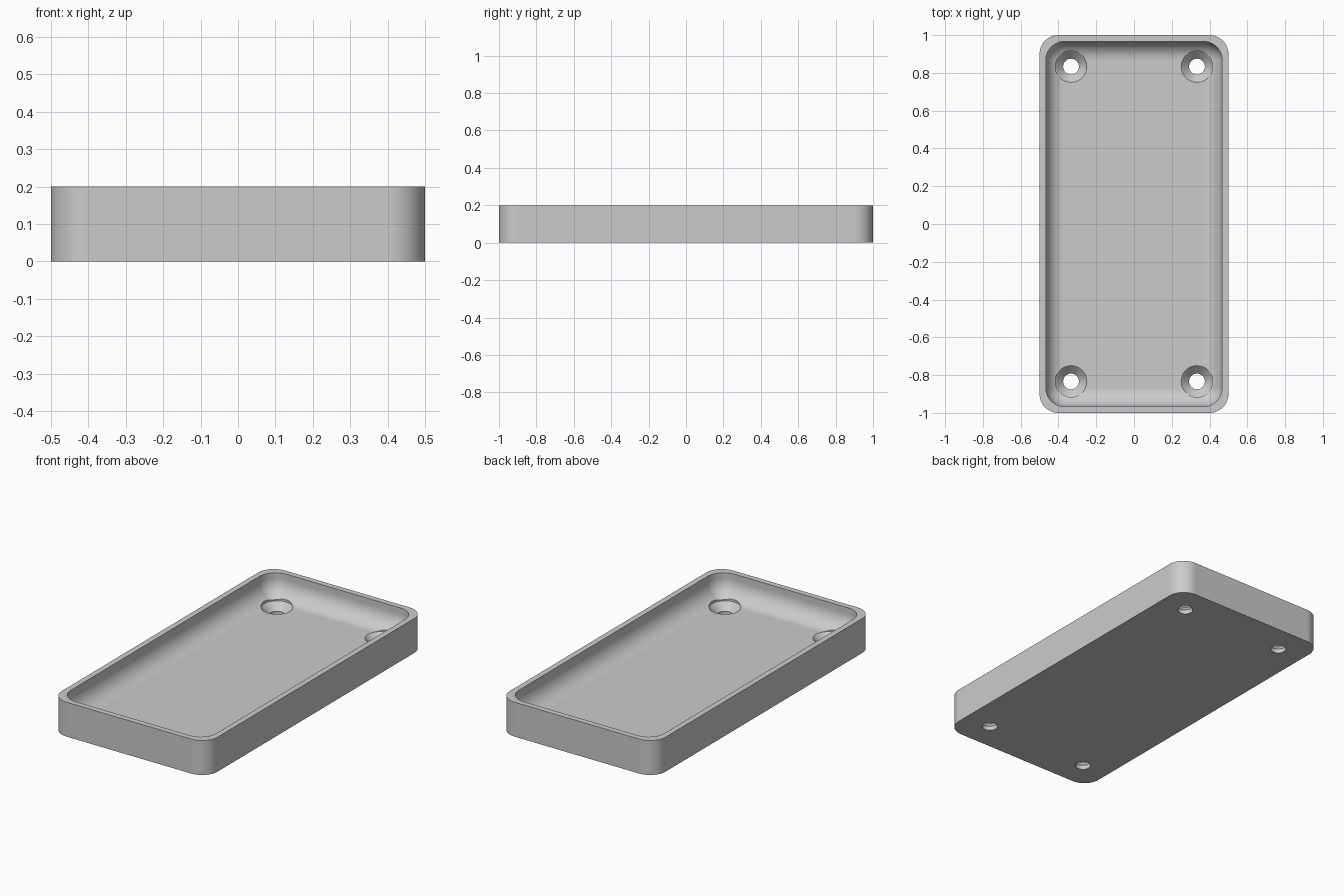
import bpy
import bmesh
from math import cos, sin, pi

HALF_X, HALF_Y, HEIGHT = 0.5, 1.0, 0.2
CORNER, WALL, FLOOR = 0.1, 0.0333, 0.0667
FILLET, STEPS = 0.1, 12
HOLE_X, HOLE_Y = 0.3333, 0.8333
HOLE_R, SINK_R = 0.0417, 0.0833

default = bpy.data.objects.get("Cube")
if default:
    bpy.data.objects.remove(default, do_unlink=True)

grey = bpy.data.materials.new("light grey")
grey.use_nodes = True
colour = (0.6, 0.6, 0.6, 1)
grey.diffuse_color = colour
grey.node_tree.nodes["Principled BSDF"].inputs["Base Color"].default_value = colour


def rounded_ring(bm, hx, hy, radius, z):
    """Add a rounded rectangle of vertices at height z."""
    ring = []
    for corner, (sx, sy) in enumerate([(1, 1), (-1, 1), (-1, -1), (1, -1)]):
        for i in range(STEPS + 1):
            a = (corner + i / STEPS) * pi / 2
            ring.append(bm.verts.new((sx * (hx - radius) + radius * cos(a),
                                      sy * (hy - radius) + radius * sin(a), z)))
    return ring


def circle_ring(bm, x, y, radius, z, sides=48):
    return [bm.verts.new((x + radius * cos(2 * pi * i / sides),
                          y + radius * sin(2 * pi * i / sides), z))
            for i in range(sides)]


def skin(bm, rings):
    """Join consecutive rings and cap both ends."""
    for low, high in zip(rings, rings[1:]):
        n = len(low)
        for i in range(n):
            j = (i + 1) % n
            bm.faces.new((low[i], low[j], high[j], high[i]))
    bm.faces.new(rings[0][::-1])
    bm.faces.new(rings[-1])


def finish(bm, name):
    bmesh.ops.remove_doubles(bm, verts=bm.verts, dist=1e-5)
    bmesh.ops.recalc_face_normals(bm, faces=bm.faces)
    mesh = bpy.data.meshes.new(name)
    bm.to_mesh(mesh)
    bm.free()
    mesh.materials.append(grey)
    obj = bpy.data.objects.new(name, mesh)
    bpy.context.collection.objects.link(obj)
    return obj


# Tray: outer wall, flat rim, inner wall, then a round fillet down to the floor
bm = bmesh.new()
ix, iy = HALF_X - WALL, HALF_Y - WALL
rings = [rounded_ring(bm, HALF_X, HALF_Y, CORNER, z) for z in (0, HEIGHT)]
rings.append(rounded_ring(bm, ix, iy, FILLET, HEIGHT))
for k in range(STEPS + 1):
    a = k / STEPS * pi / 2
    inset = FILLET * (1 - cos(a))
    rings.append(rounded_ring(bm, ix - inset, iy - inset, FILLET - inset,
                              FLOOR + FILLET * (1 - sin(a))))
skin(bm, rings)
tray = finish(bm, "tray")

# Countersunk screw holes in the four corners
bm = bmesh.new()
profile = [(HOLE_R, -0.1), (HOLE_R, FLOOR - (SINK_R - HOLE_R)),
           (SINK_R, FLOOR), (SINK_R, 0.3)]
for sx in (-1, 1):
    for sy in (-1, 1):
        skin(bm, [circle_ring(bm, sx * HOLE_X, sy * HOLE_Y, r, z)
                  for r, z in profile])
cutter = finish(bm, "screw_hole_cutter")
cutter.hide_render = True

cut = tray.modifiers.new("screw holes", 'BOOLEAN')
cut.operation = 'DIFFERENCE'
cut.solver = 'EXACT'
cut.object = cutter

bpy.ops.object.select_all(action='DESELECT')
bpy.context.view_layer.objects.active = tray
tray.select_set(True)
bpy.ops.object.modifier_apply(modifier=cut.name)
bpy.data.objects.remove(cutter, do_unlink=True)

# Smooth curves, crisp edges, flat floor
bpy.ops.object.shade_smooth_by_angle(angle=pi / 6)
weighted = tray.modifiers.new("flat floor", 'WEIGHTED_NORMAL')
weighted.keep_sharp = True
